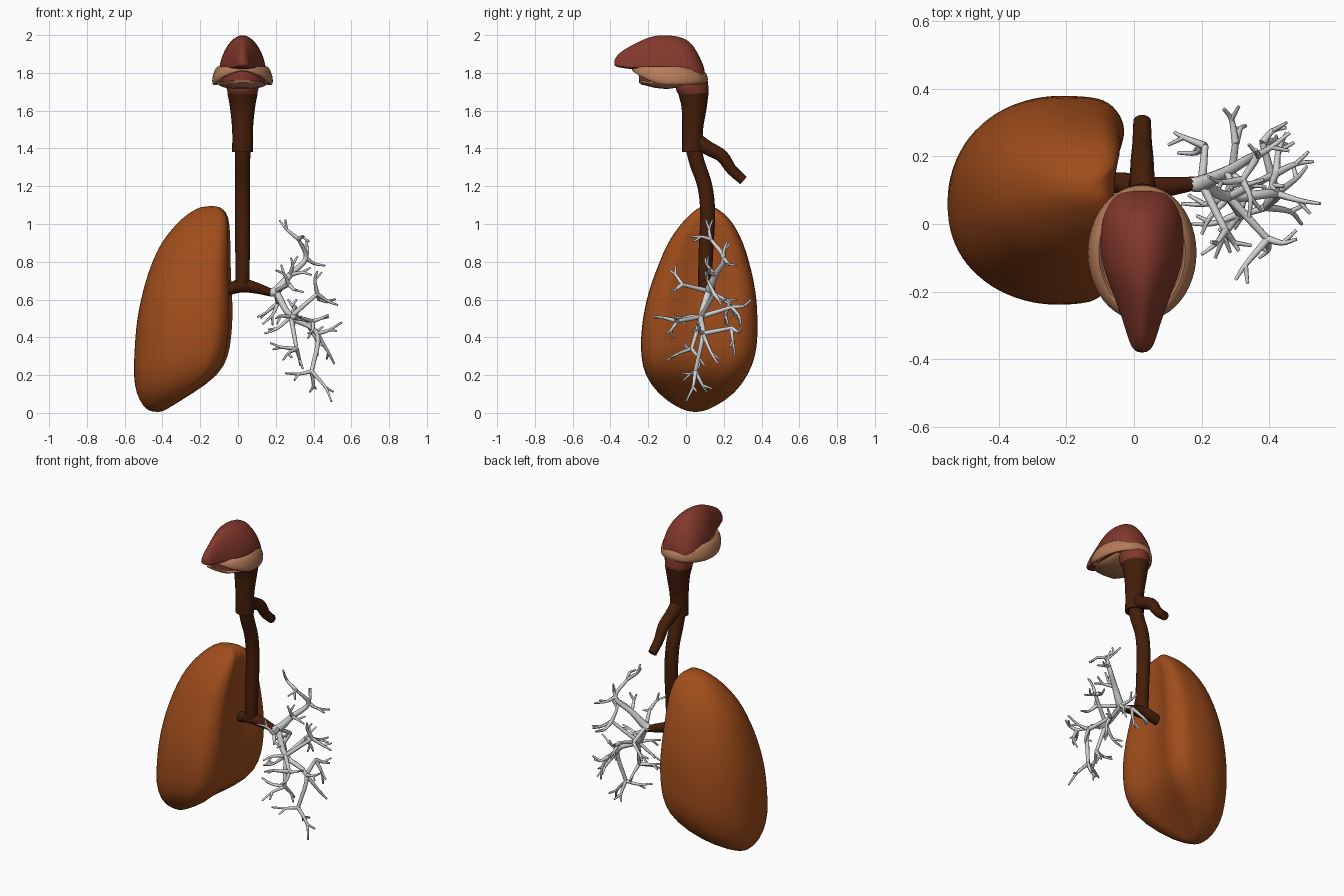
import bpy, bmesh, math, random
from mathutils import Vector

if "Cube" in bpy.data.objects:
    bpy.data.objects.remove(bpy.data.objects["Cube"])
random.seed(4)
MID = 0.024  # sideways centre of head and windpipe


def material(name, *rgb):
    mat = bpy.data.materials.new(name)
    mat.use_nodes = True
    mat.diffuse_color = (*rgb, 1)
    mat.node_tree.nodes["Principled BSDF"].inputs["Base Color"].default_value = (*rgb, 1)
    return mat


ORANGE = material("lung orange brown", .35, .074, .011)
BROWN = material("windpipe dark brown", .059, .013, .003)
RED = material("muscle red", .225, .04, .025)
PEACH = material("jaw peach", .46, .2, .1)
GREY = material("airway grey", .65, .65, .66)


def add_rings(bm, rings, closed=False):
    """Skin a row of equal rings, with caps unless the row is closed."""
    rows = [[bm.verts.new(p) for p in ring] for ring in rings]
    pairs = list(zip(rows, rows[1:]))
    if closed:
        pairs.append((rows[-1], rows[0]))
    else:
        bm.faces.new(rows[0])
        bm.faces.new(rows[-1])
    for a, b in pairs:
        for i in range(len(a)):
            j = (i + 1) % len(a)
            bm.faces.new((a[i], a[j], b[j], b[i]))


def finish(name, bm, mat, subdivide=0, angle=50):
    bmesh.ops.recalc_face_normals(bm, faces=bm.faces)
    mesh = bpy.data.meshes.new(name)
    bm.to_mesh(mesh)
    bm.free()
    mesh.materials.append(mat)
    obj = bpy.data.objects.new(name, mesh)
    bpy.context.collection.objects.link(obj)
    if subdivide:
        obj.modifiers.new("Smooth", "SUBSURF").levels = subdivide
        obj.modifiers["Smooth"].render_levels = subdivide
    bpy.ops.object.select_all(action="DESELECT")
    obj.select_set(True)
    bpy.context.view_layer.objects.active = obj
    bpy.ops.object.shade_smooth_by_angle(angle=math.radians(angle))


def loft(name, rings, mat, closed=False, subdivide=0, angle=50):
    bm = bmesh.new()
    add_rings(bm, rings, closed)
    finish(name, bm, mat, subdivide, angle)


def turn(count):
    return [(math.cos(t), math.sin(t)) for t in (math.tau * i / count for i in range(count))]


def tube_rings(points, sides=16, steps=4):
    """Rings along a smooth path of (x, y, z, radius) points."""
    pts = [Vector(p) for p in points]
    pts = [2 * pts[0] - pts[1]] + pts + [2 * pts[-1] - pts[-2]]
    path = []
    for a, b, c, d in zip(pts, pts[1:], pts[2:], pts[3:]):
        for k in range(steps):
            t = k / steps
            path.append((2 * b + (c - a) * t + (2 * a - 5 * b + 4 * c - d) * t * t
                         + (3 * b - a - 3 * c + d) * t ** 3) / 2)
    path.append(pts[-2])
    side, rings = None, []
    for i, p in enumerate(path):
        along = (path[min(i + 1, len(path) - 1)] - path[max(i - 1, 0)]).to_3d().normalized()
        side = along.orthogonal() if side is None else side - along * side.dot(along)
        side.normalize()
        other = along.cross(side)
        rings.append([p.to_3d() + (side * c + other * s) * p.w for c, s in turn(sides)])
    return rings


# Lung: stacked sections, round outside and flattened, slightly hollow inside
SECTIONS = [  # z, outer x, inner x, front y, back y
    (.004, -.46, -.40, .02, .08), (.03, -.50, -.36, -.05, .15), (.1, -.54, -.24, -.15, .26),
    (.2, -.555, -.09, -.22, .33), (.3, -.55, -.04, -.24, .37), (.4, -.545, -.024, -.24, .38),
    (.5, -.535, -.016, -.23, .38), (.6, -.515, -.018, -.21, .375), (.7, -.49, -.025, -.18, .36),
    (.8, -.455, -.03, -.14, .335), (.9, -.41, -.033, -.10, .305), (1, -.33, -.04, -.03, .255),
    (1.06, -.26, -.055, .03, .20), (1.097, -.19, -.10, .08, .14)]


def lung_ring(z, x0, x1, y0, y1):
    cx, cy, ry = x0 + .62 * (x1 - x0), (y0 + y1) / 2, (y1 - y0) / 2
    ring = []
    for c, s in turn(40):
        if c > 1e-6:
            x = cx + (x1 - cx) * min(1, 1.12 * c ** .48) * (1 - .15 * max(0, -s))
            x -= .055 * math.sin(math.pi * z / 1.1) * c ** 8
        else:
            x = cx + (cx - x0) * c
        ring.append((x, cy + ry * math.copysign(abs(s) ** .9, s), z))
    return ring


loft("lung", [lung_ring(*s) for s in SECTIONS], ORANGE, subdivide=1, angle=80)

# Larynx, windpipe, gullet and the two main bronchi
loft("larynx", tube_rings([(MID, .04, 1.69, .08), (MID, .043, 1.62, .067),
                           (MID, .035, 1.5, .055), (MID, .034, 1.38, .055)], 24), BROWN)
loft("windpipe", tube_rings([(MID, .035, 1.42, .042), (MID, .06, 1.32, .041), (MID, .1, 1.2, .04),
                             (MID, .115, 1.05, .04), (MID, .105, .85, .039),
                             (MID, .1, .66, .037)], 20), BROWN)
loft("gullet", tube_rings([(MID, .03, 1.46, .042), (MID, .11, 1.405, .038), (MID, .19, 1.36, .034),
                           (MID, .24, 1.29, .029), (MID, .305, 1.23, .026)]), BROWN)
loft("main_bronchi", tube_rings([(-.1, .125, .64, .028), (-.03, .12, .66, .032),
                                 (MID, .105, .675, .037), (.1, .11, .66, .029),
                                 (.18, .12, .635, .02)]), BROWN)

# Airway tree: named junctions, main limbs, then outer twigs
NODES = {
    "root": (.16, .12, .64), "hub": (.2, .12, .645), "up": (.275, .155, .73),
    "high": (.36, .2, .82), "peak": (.32, .13, .92), "mid": (.28, .08, .51),
    "low": (.42, .09, .42), "base": (.39, .05, .22), "front": (.395, -.045, .485),
    "rear": (.3, .24, .56), "heel": (.38, .24, .45), "fore": (.27, -.02, .68),
    "side": (.42, .15, .63), "inner": (.21, .23, .58), "deep": (.31, .03, .34)}
LIMBS = ["root hub up high peak", "hub mid low base", "mid front", "mid rear", "low heel",
         "hub fore", "mid side", "hub inner", "mid deep"]
TWIGS = {
    "peak": [(.22, .14, 1.02), (.34, .02, .93)],
    "high": [(.46, .27, .78), (.36, .22, .91)],
    "up": [(.28, .1, .82), (.39, .11, .73)],
    "fore": [(.2, -.09, .755), (.31, -.08, .65)],
    "inner": [(.12, .27, .5), (.13, .21, .47)],
    "side": [(.53, .185, .57), (.42, .1, .75), (.45, .27, .6)],
    "rear": [(.265, .34, .6), (.33, .29, .47)],
    "front": [(.48, -.045, .52), (.3, -.165, .505), (.37, -.1, .42)],
    "mid": [(.14, .06, .42), (.2, -.03, .5)],
    "low": [(.55, .06, .48), (.51, .17, .26)],
    "heel": [(.45, .285, .43), (.42, .26, .3)],
    "deep": [(.17, .0, .37), (.24, -.1, .28), (.33, .1, .25)],
    "base": [(.495, 0, .06), (.38, .11, .11), (.25, -.02, .21)]}

tree = bmesh.new()
for limb in LIMBS:
    names = limb.split()
    thick = [.02, .024, .017, .013, .009] if names[0] == "root" else [.019, .016, .013, .011]
    if len(names) == 2:
        thick = [.013, .01]
    add_rings(tree, tube_rings([(*NODES[n], r) for n, r in zip(names, thick)], 8))
for start, tips in TWIGS.items():
    for tip in tips:
        a, b = Vector(NODES[start]), Vector(tip)
        wobble = Vector([random.uniform(-.015, .015) for _ in range(3)])
        bend = a.lerp(b, .55) + wobble
        add_rings(tree, tube_rings([(*a, .012), (*bend, .008), (*b, .005)], 6))
        # short fork growing from the bend
        grow = (b - a).normalized()
        spread = grow.cross(Vector([random.uniform(-1, 1) for _ in range(3)])).normalized()
        end = bend + (grow + spread).normalized() * .055
        add_rings(tree, tube_rings([(*bend, .008), (*end, .005)], 6))
finish("airway_tree", tree, GREY, angle=70)


# Head: domed nasal part lofted from back to drooping nose tip
def dome(y, half, bottom, top):
    return [(MID + half * c * (1 - .15 * max(s, 0)), y,
             bottom + (top - bottom) * s if s > 0 else bottom + .01 * s) for c, s in turn(28)]


loft("nasal_dome", [dome(*s) for s in [
    (.1, .05, 1.785, 1.815), (.085, .08, 1.79, 1.86), (.06, .1, 1.8, 1.91), (.02, .12, 1.815, 1.975),
    (-.05, .126, 1.825, 1.998), (-.13, .118, 1.83, 2.003), (-.19, .092, 1.83, 1.993),
    (-.25, .07, 1.83, 1.967), (-.3, .053, 1.83, 1.94), (-.35, .038, 1.838, 1.91),
    (-.37, .027, 1.843, 1.885), (-.38, .012, 1.85, 1.865)]], RED, subdivide=1)


# Upper jaw: closed skirt, deep at the sides and raised over the mouth
def jaw_ring(c, s):
    low = 1.75 - .015 * abs(c) + .06 * max(0, -s) ** 2
    high = 1.835 - .025 * max(0, s) ** 2
    mid, tall = (low + high) / 2, (high - low) / 2
    return [(MID + (.14 + .017 * u - .012 * v) * c,
             -.085 + (.182 + .017 * u - .008 * v) * s, mid + tall * v) for u, v in turn(12)]


loft("upper_jaw", [jaw_ring(c, s) for c, s in turn(48)], PEACH, closed=True)


def oval_plate(name, wide, long, low, high, mat):
    loft(name, [[(MID + wide * c, -.085 + long * s, z) for c, s in turn(40)]
                for z in (low, high)], mat)


# Palate closes the gap below the dome; red lining fills the open mouth
oval_plate("palate", .13, .175, 1.81, 1.828, PEACH)
oval_plate("mouth_lining", .12, .165, 1.755, 1.812, RED)

# Lower jaw: shallow tray hung below the skirt
loft("lower_jaw", [[(MID + half * c, y, mid + tall * s) for c, s in turn(24)]
                   for y, half, mid, tall in [
    (-.25, .05, 1.755, .006), (-.235, .08, 1.75, .012), (-.16, .118, 1.742, .022),
    (-.1, .125, 1.738, .024), (-.04, .115, 1.745, .022), (.02, .09, 1.765, .014)]], PEACH)

# Throat between the head and the larynx
loft("throat", tube_rings([(MID, .042, 1.665, .07), (MID, .04, 1.7, .08),
                           (MID, .03, 1.74, .087), (MID, .018, 1.8, .078)], 24), RED)
